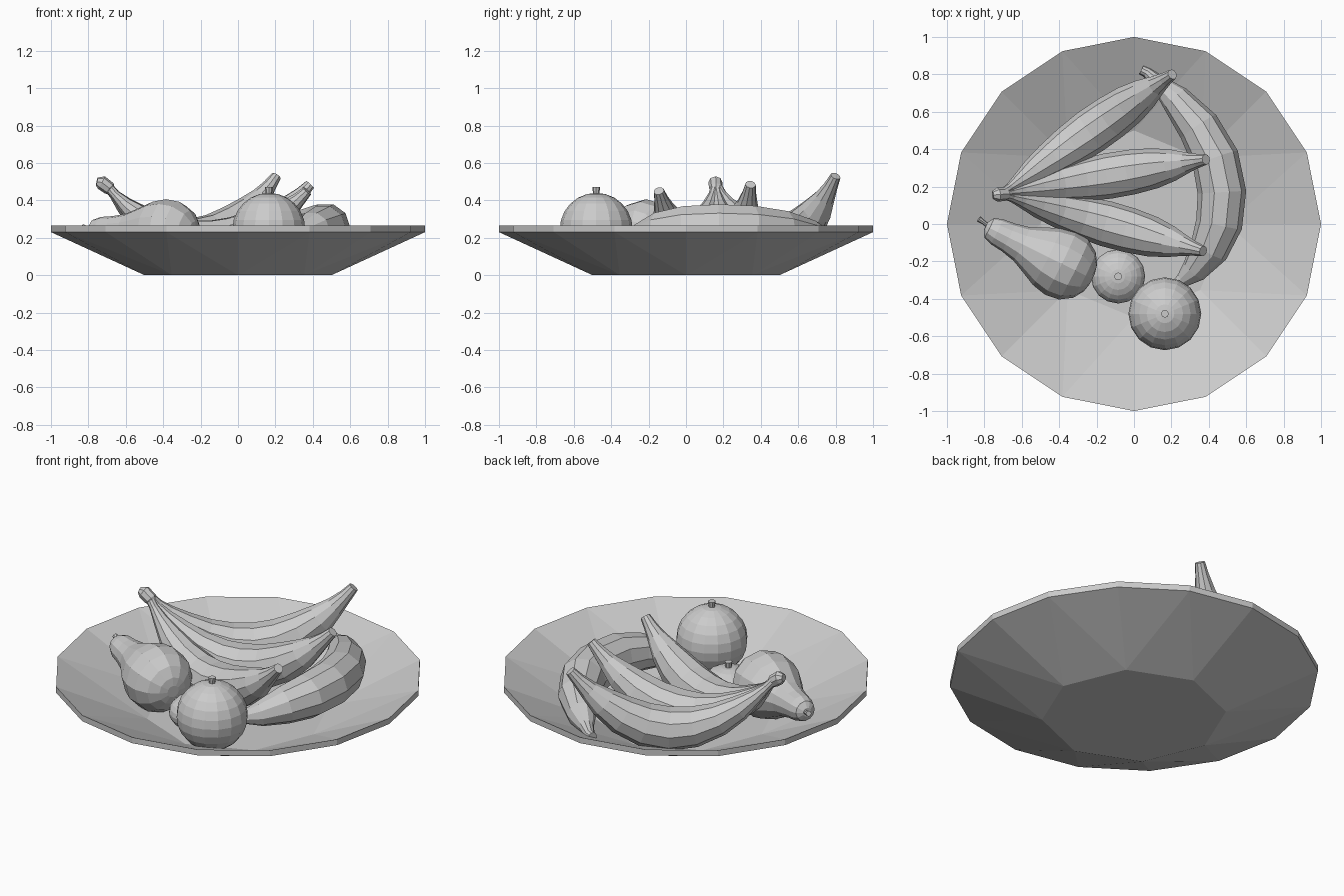
import bpy, bmesh, math
from mathutils import Vector

if "Cube" in bpy.data.objects:
    bpy.data.objects.remove(bpy.data.objects["Cube"])


def add_object(name, bm):
    bmesh.ops.recalc_face_normals(bm, faces=bm.faces)
    mesh = bpy.data.meshes.new(name)
    bm.to_mesh(mesh)
    bm.free()
    obj = bpy.data.objects.new(name, mesh)
    bpy.context.collection.objects.link(obj)
    return obj


def sweep(name, path, radii, sides=10):
    """Capped tube through path, one radius per point (never vertical)."""
    pts = [Vector(p) for p in path]
    bm = bmesh.new()
    rings = []
    for i, (p, r) in enumerate(zip(pts, radii)):
        tangent = (pts[min(i + 1, len(pts) - 1)] - pts[max(i - 1, 0)]).normalized()
        side = tangent.cross(Vector((0, 0, 1))).normalized()
        up = side.cross(tangent)
        rings.append([bm.verts.new(p + r * (side * math.cos(a) + up * math.sin(a)))
                      for a in (math.tau * k / sides for k in range(sides))])
    for a, b in zip(rings, rings[1:]):
        for k in range(sides):
            n = (k + 1) % sides
            bm.faces.new((a[k], a[n], b[n], b[k]))
    bm.faces.new(rings[0])
    bm.faces.new(rings[-1])
    return add_object(name, bm)


def round_fruit(name, centre, r, rz):
    bpy.ops.mesh.primitive_uv_sphere_add(segments=16, ring_count=12, radius=1, location=centre)
    fruit = bpy.context.object
    fruit.name = name
    fruit.scale = (r, r, rz)
    # short stalk
    x, y, z = centre
    bpy.ops.mesh.primitive_cone_add(vertices=8, radius1=0.015, radius2=0.021, depth=0.05,
                                    location=(x, y, z + rz + 0.005))
    bpy.context.object.name = name + "_stalk"


# Bowl: octagonal base, 16-sided rim, inner skin is the outer one lifted up
bm = bmesh.new()
LIFT = 0.035


def ring(n, r, z):
    return [bm.verts.new((r * math.cos(math.tau * k / n), r * math.sin(math.tau * k / n), z))
            for k in range(n)]


rims = []
for lift in (0, LIFT):
    base, rim = ring(8, 0.5, lift), ring(16, 1.0, 0.23 + lift)
    bm.faces.new(base)
    for k in range(8):
        b = base[k]
        bm.faces.new((b, rim[2 * k - 1], rim[2 * k]))
        bm.faces.new((b, rim[2 * k], rim[2 * k + 1]))
        bm.faces.new((b, rim[2 * k + 1], base[(k + 1) % 8]))
    rims.append(rim)
for k in range(16):
    n = (k + 1) % 16
    bm.faces.new((rims[0][k], rims[0][n], rims[1][n], rims[1][k]))
add_object("bowl", bm)

# Bunch of three sagging bananas sharing one stem
stem = Vector((-0.71, 0.16, 0.49))
steps = (0, 0.05, 0.1, 0.18, 0.28, 0.4, 0.52, 0.64, 0.75, 0.84, 0.91, 0.96, 1.0)
girth = (0.024, 0.026, 0.042, 0.07, 0.093, 0.112, 0.122, 0.12, 0.108, 0.084, 0.055, 0.038, 0.028)
for i, (tip, low) in enumerate((((0.205, 0.80, 0.53), 0.185),
                                ((0.385, 0.345, 0.485), 0.175),
                                ((0.37, -0.145, 0.45), 0.17))):
    path = []
    for t in steps:
        p = stem.lerp(Vector(tip), t)
        end = stem.z if t < 0.5 else tip[2]
        p.z = low + (end - low) * (2 * t - 1) ** 2
        path.append(p)
    sweep(f"bunch_banana_{i + 1}", path, girth)
sweep("bunch_stem", [(-0.755, 0.155, 0.5), (-0.73, 0.157, 0.495), (-0.69, 0.16, 0.465),
                     (-0.67, 0.16, 0.44)], (0.022, 0.038, 0.036, 0.02), 8)

# Loose banana lying on its side
sweep("loose_banana",
      [(0.04, 0.825, 0.19), (0.07, 0.81, 0.19), (0.13, 0.755, 0.2), (0.22, 0.67, 0.215),
       (0.345, 0.52, 0.235), (0.435, 0.35, 0.25), (0.47, 0.17, 0.255), (0.455, 0.0, 0.25),
       (0.4, -0.14, 0.235), (0.32, -0.25, 0.205), (0.26, -0.3, 0.19), (0.23, -0.32, 0.185)],
      (0.026, 0.028, 0.042, 0.08, 0.113, 0.127, 0.13, 0.125, 0.105, 0.07, 0.04, 0.028))

# Pear lying down, profile given as (distance along axis, radius)
centre = Vector((-0.367, -0.222, 0.217))
axis = Vector((-0.89, 0.44, 0.05)).normalized()
profile = ((-0.16, 0.035), (-0.15, 0.08), (-0.115, 0.135), (-0.05, 0.178), (0.03, 0.188),
           (0.11, 0.17), (0.19, 0.132), (0.26, 0.1), (0.34, 0.082), (0.41, 0.074),
           (0.455, 0.058), (0.475, 0.025))
sweep("pear", [centre + axis * d for d, r in profile], [r for d, r in profile], 12)
sweep("pear_stalk", [(-0.78, -0.01, 0.24), (-0.805, 0.01, 0.25), (-0.83, 0.027, 0.257)],
      (0.012, 0.012, 0.016), 8)

# Round fruits
round_fruit("large_round_fruit", (0.165, -0.48, 0.245), 0.195, 0.195)
round_fruit("small_round_fruit", (-0.085, -0.28, 0.122), 0.145, 0.1)
